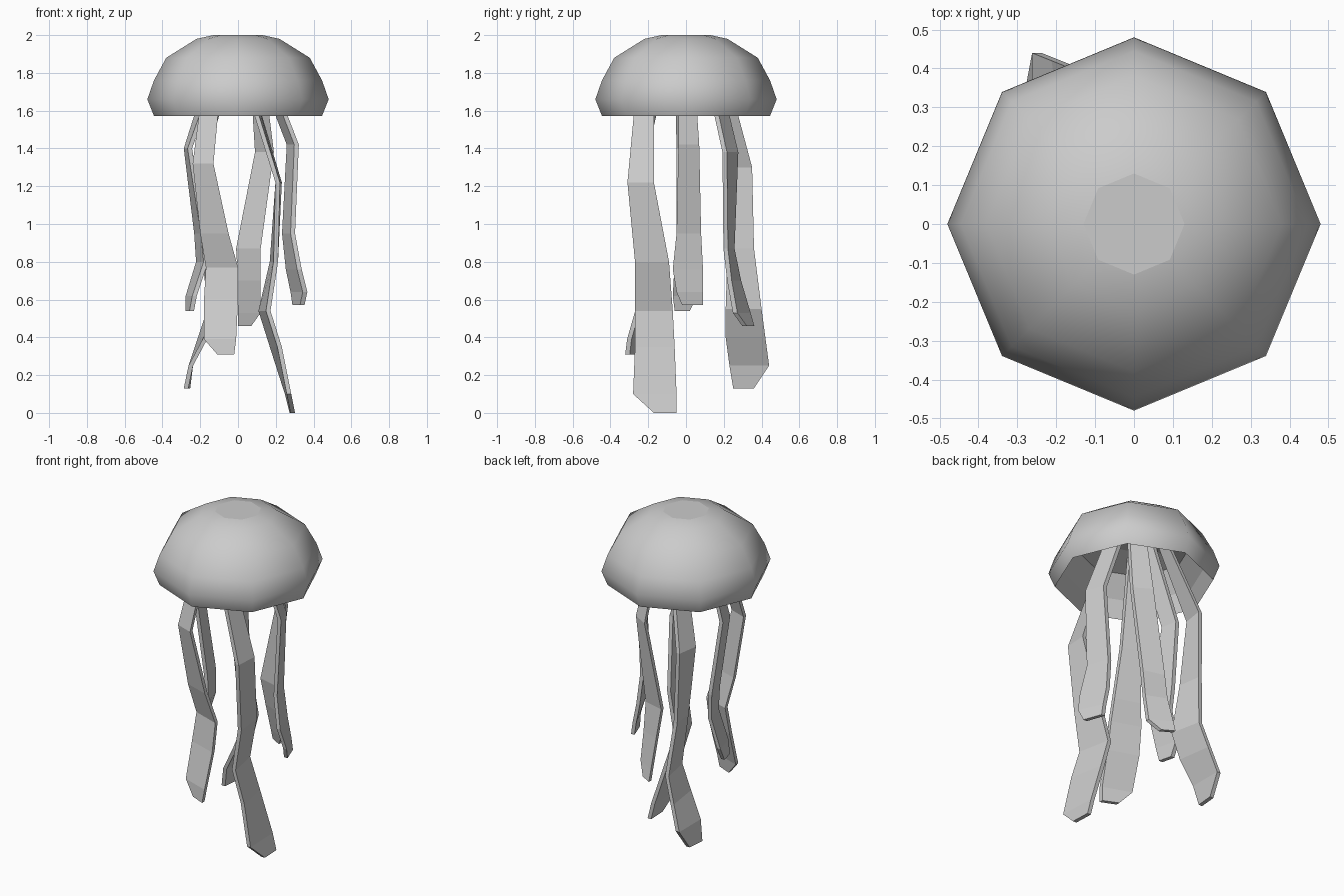
import bpy
import bmesh
import math

default_cube = bpy.data.objects.get("Cube")
if default_cube:
    bpy.data.objects.remove(default_cube, do_unlink=True)

# Single soft grey used on every part
grey = bpy.data.materials.new("soft_grey")
grey.use_nodes = True
grey.diffuse_color = (0.6, 0.6, 0.6, 1)
shader = next(n for n in grey.node_tree.nodes if n.type == 'BSDF_PRINCIPLED')
shader.inputs["Base Color"].default_value = grey.diffuse_color


def finish(bm, name):
    """Turn a bmesh into a named object with the shared material."""
    mesh = bpy.data.meshes.new(name)
    bm.to_mesh(mesh)
    bm.free()
    mesh.materials.append(grey)
    obj = bpy.data.objects.new(name, mesh)
    bpy.context.collection.objects.link(obj)
    return obj


def bridge_rings(bm, rings):
    """Join consecutive vertex rings with quads and return the new faces."""
    faces = []
    for upper, lower in zip(rings, rings[1:]):
        count = len(upper)
        for i in range(count):
            j = (i + 1) % count
            faces.append(bm.faces.new((upper[i], lower[i], lower[j], upper[j])))
    return faces


def make_bell(name, outside, inside, sides=8):
    """Hollow bell: (radius, height) profiles turned around z.

    The outside runs down from the cap to the rim and is smooth; the
    inside runs up from the rim to a flat ceiling and stays faceted.
    """
    bm = bmesh.new()
    rings = []
    for radius, height in outside + inside:
        ring = []
        for i in range(sides):
            angle = math.tau * i / sides
            ring.append(bm.verts.new((radius * math.cos(angle),
                                      radius * math.sin(angle), height)))
        rings.append(ring)
    for face in bridge_rings(bm, rings[:len(outside)]):
        face.smooth = True
    bridge_rings(bm, rings[len(outside) - 1:])
    bm.faces.new(rings[0])
    bm.faces.new(list(reversed(rings[-1])))
    return finish(bm, name)


def make_tentacle(name, wide_axis, stations, thickness=0.024):
    """Flat twisting ribbon built from cross-sections.

    Each station is (height, start, end, start offset, end offset): the two
    edges along wide_axis and how far each lies across it.
    """
    bm = bmesh.new()
    half = thickness / 2
    rings = []
    for height, start, end, near, far in stations:
        section = ((start, near - half), (end, far - half),
                   (end, far + half), (start, near + half))
        ring = []
        for along, across in section:
            if wide_axis == "x":
                point = (along, across, height)
            else:
                point = (across, along, height)
            ring.append(bm.verts.new(point))
        rings.append(ring)
    bridge_rings(bm, rings)
    bm.faces.new(rings[0])
    bm.faces.new(rings[-1])
    bmesh.ops.recalc_face_normals(bm, faces=bm.faces[:])
    return finish(bm, name)


# Bell, from the cap down to the tucked-in rim and back up to the ceiling
make_bell("bell",
          outside=[(0.13, 2), (0.22, 1.98), (0.38, 1.88),
                   (0.445, 1.76), (0.48, 1.66), (0.445, 1.573)],
          inside=[(0.41, 1.68), (0.32, 1.8), (0.13, 1.85)])

# Longest pair of tentacles, broad towards the sides
make_tentacle("front_left_tentacle", "y", [
    (1.86, -0.25, -0.17, 0.01, 0.03), (1.22, -0.31, -0.17, 0.21, 0.22),
    (0.8, -0.27, -0.09, 0.2, 0.18), (0.54, -0.27, -0.07, 0.16, 0.12),
    (0.35, -0.27, -0.06, 0.22, 0.18), (0.1, -0.28, -0.05, 0.27, 0.26),
    (0, -0.17, -0.05, 0.29, 0.285)])
make_tentacle("back_right_tentacle", "y", [
    (1.86, 0.12, 0.2, -0.05, -0.03), (1.3, 0.22, 0.35, -0.21, -0.19),
    (0.87, 0.22, 0.36, -0.16, -0.18), (0.55, 0.21, 0.4, -0.11, -0.15),
    (0.4, 0.21, 0.42, -0.17, -0.2), (0.25, 0.23, 0.44, -0.25, -0.25),
    (0.13, 0.25, 0.36, -0.275, -0.265)])

# Middle pair, broad towards the front and back
make_tentacle("front_right_tentacle", "x", [
    (1.86, -0.17, -0.08, -0.1, -0.14), (1.32, -0.24, -0.13, -0.23, -0.27),
    (0.95, -0.2, -0.05, -0.19, -0.24), (0.77, -0.17, 0, -0.15, -0.21),
    (0.6, -0.18, 0, -0.18, -0.24), (0.39, -0.18, -0.01, -0.24, -0.3),
    (0.31, -0.11, -0.02, -0.27, -0.31)])
make_tentacle("back_left_tentacle", "x", [
    (1.86, 0.06, 0.13, 0.15, 0.1), (1.38, 0.09, 0.19, 0.265, 0.205),
    (0.87, -0.01, 0.12, 0.245, 0.21), (0.7, 0, 0.12, 0.28, 0.23),
    (0.53, 0, 0.12, 0.33, 0.26), (0.46, 0, 0.07, 0.35, 0.31)])

# Shortest pair, at the two sides
make_tentacle("right_tentacle", "y", [
    (1.86, -0.06, 0.02, -0.09, -0.13), (1.4, -0.05, 0.05, -0.255, -0.275),
    (0.95, -0.05, 0.08, -0.185, -0.22), (0.8, -0.06, 0.07, -0.17, -0.21),
    (0.62, -0.07, 0.06, -0.23, -0.265), (0.54, -0.06, 0.02, -0.245, -0.265)])
make_tentacle("left_tentacle", "y", [
    (1.86, -0.04, 0.04, 0.14, 0.1), (1.42, -0.04, 0.07, 0.31, 0.27),
    (0.95, -0.05, 0.08, 0.29, 0.245), (0.76, -0.07, 0.09, 0.325, 0.265),
    (0.64, -0.05, 0.09, 0.355, 0.29), (0.57, -0.02, 0.09, 0.34, 0.3)])
